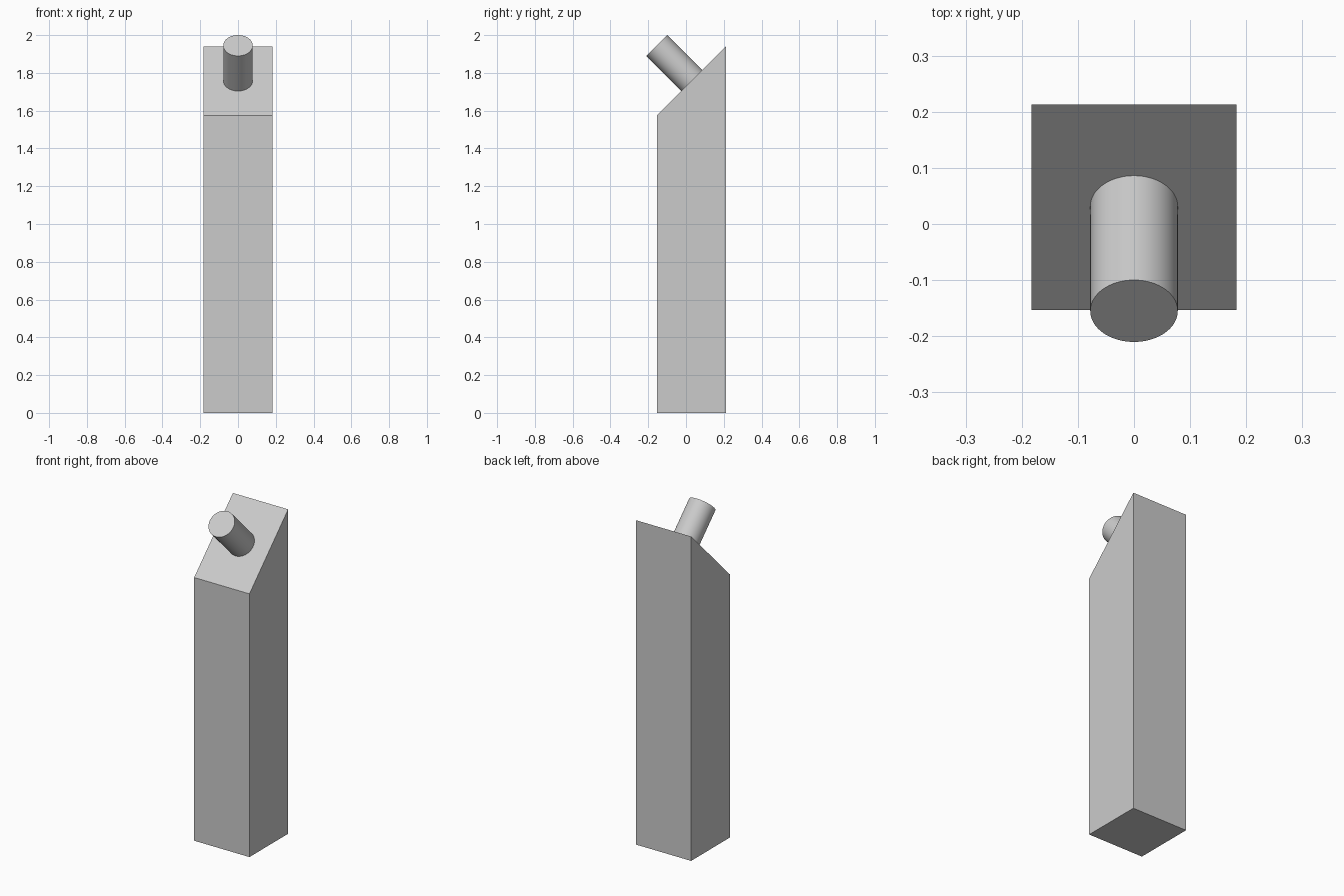
import bpy, bmesh, math
from mathutils import Vector

cube = bpy.data.objects.get("Cube")
if cube:
    bpy.data.objects.remove(cube, do_unlink=True)

grey = bpy.data.materials.new("light_grey")
grey.use_nodes = True
colour = (0.6, 0.6, 0.6, 1)
grey.diffuse_color = colour
grey.node_tree.nodes["Principled BSDF"].inputs["Base Color"].default_value = colour

HALF, FRONT, BACK = 0.183, -0.153, 0.213
LOW, HIGH = 1.575, 1.941

# Square post with a slanted top: side profile extruded across x
bm = bmesh.new()
profile = [(FRONT, 0), (BACK, 0), (BACK, HIGH), (FRONT, LOW)]
side = bm.faces.new([bm.verts.new((-HALF, y, z)) for y, z in profile])
ext = bmesh.ops.extrude_face_region(bm, geom=[side])
verts = [v for v in ext["geom"] if isinstance(v, bmesh.types.BMVert)]
bmesh.ops.translate(bm, verts=verts, vec=(2 * HALF, 0, 0))
bmesh.ops.recalc_face_normals(bm, faces=bm.faces)
mesh = bpy.data.meshes.new("post")
bm.to_mesh(mesh)
bm.free()
post = bpy.data.objects.new("post", mesh)
bpy.context.collection.objects.link(post)
mesh.materials.append(grey)

# Round peg standing square to the slanted face
base, tip = Vector((0, 0.031, 1.759)), Vector((0, -0.155, 1.945))
bpy.ops.mesh.primitive_cylinder_add(
    vertices=64, radius=0.078, depth=(tip - base).length,
    location=(base + tip) / 2, rotation=(math.radians(45), 0, 0))
peg = bpy.context.object
peg.name = "peg"
peg.data.materials.append(grey)
bpy.ops.object.shade_smooth_by_angle(angle=math.radians(30))
